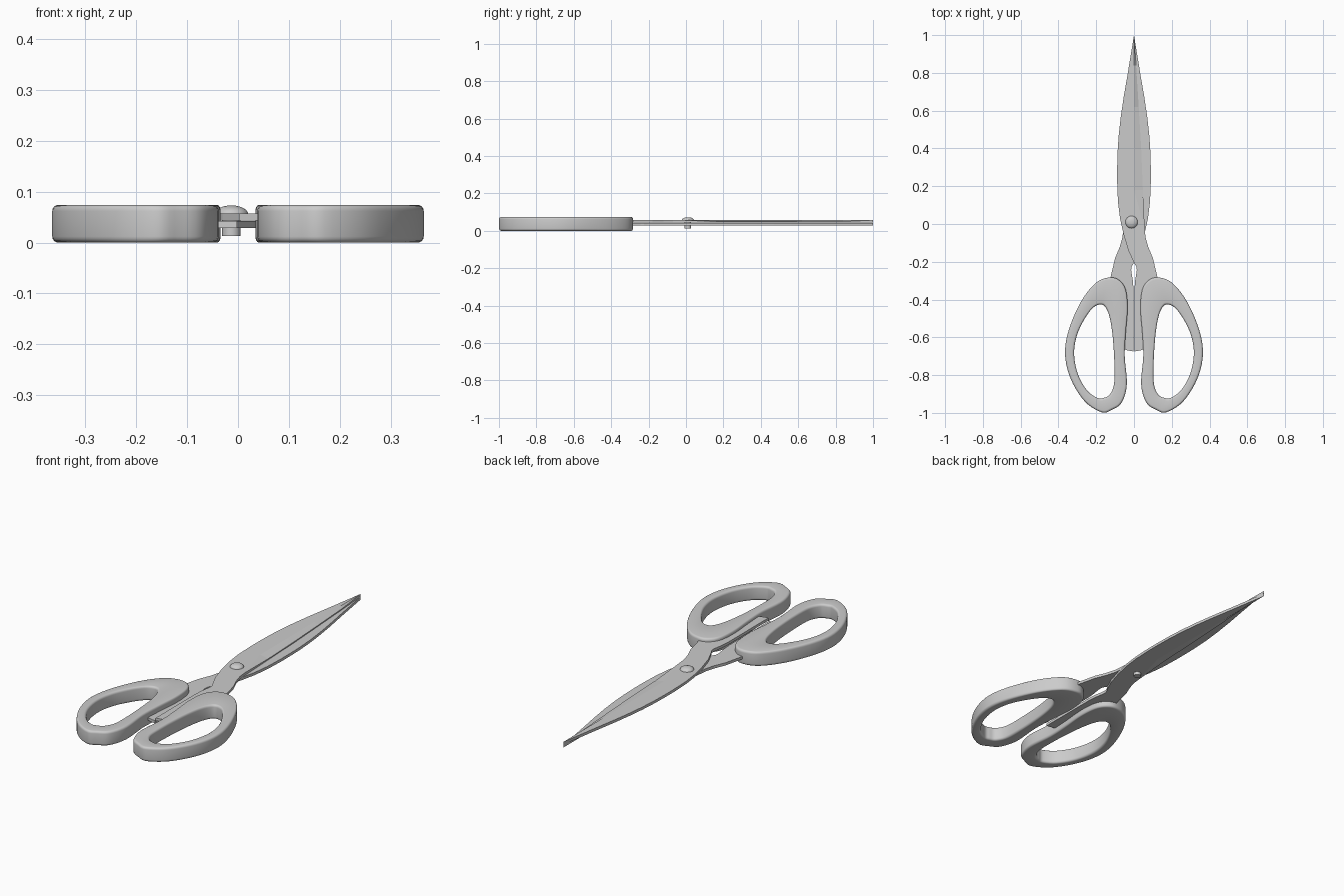
import bpy, bmesh, math

if "Cube" in bpy.data.objects:
    bpy.data.objects.remove(bpy.data.objects["Cube"])

STEEL = bpy.data.materials.new("light_grey")
STEEL.diffuse_color = (0.6, 0.6, 0.6, 1)
STEEL.use_nodes = True
STEEL.node_tree.nodes["Principled BSDF"].inputs["Base Color"].default_value = STEEL.diffuse_color
MID_Z = 0.043  # plane where the two blades touch


def finish(bm, name, angle=None):
    bmesh.ops.recalc_face_normals(bm, faces=bm.faces)
    mesh = bpy.data.meshes.new(name)
    bm.to_mesh(mesh)
    bm.free()
    mesh.materials.append(STEEL)
    ob = bpy.data.objects.new(name, mesh)
    bpy.context.collection.objects.link(ob)
    if angle:
        bpy.ops.object.select_all(action='DESELECT')
        bpy.context.view_layer.objects.active = ob
        ob.select_set(True)
        bpy.ops.object.shade_smooth_by_angle(angle=math.radians(angle))
    return ob


def smooth_loop(pts, steps=5):
    """Closed Catmull-Rom curve through the points."""
    out, n = [], len(pts)
    for i in range(n):
        a, b, c, d = (pts[(i + k) % n] for k in (-1, 0, 1, 2))
        for s in range(steps):
            t = s / steps
            out.append(tuple(0.5 * (2 * q + (r - p) * t + (2 * p - 5 * q + 4 * r - w) * t * t
                                    + (3 * q - p - 3 * r + w) * t ** 3)
                             for p, q, r, w in zip(a, b, c, d)))
    return out


def skin_rings(bm, rings, closed):
    n = len(rings[0])
    for k in range(len(rings) if closed else len(rings) - 1):
        a, b = rings[k], rings[(k + 1) % len(rings)]
        for i in range(n):
            j = (i + 1) % n
            bm.faces.new((a[i], a[j], b[j], b[i]))


# Finger loops: rounded band between an outer and an inner outline
OUTER = [(0.125, -0.283), (0.075, -0.30), (0.043, -0.35), (0.034, -0.45), (0.044, -0.58),
         (0.049, -0.70), (0.038, -0.85), (0.065, -0.945), (0.115, -0.982), (0.17, -0.997),
         (0.26, -0.94), (0.335, -0.82), (0.365, -0.69), (0.345, -0.56), (0.28, -0.41), (0.2, -0.31)]
INNER = [(0.172, -0.426), (0.148, -0.445), (0.130, -0.49), (0.117, -0.56), (0.109, -0.64),
         (0.104, -0.74), (0.106, -0.85), (0.13, -0.905), (0.16, -0.92), (0.19, -0.922),
         (0.245, -0.885), (0.295, -0.80), (0.317, -0.69), (0.302, -0.59), (0.26, -0.50), (0.213, -0.44)]


def handle(name, side):
    bm = bmesh.new()
    outer, inner = smooth_loop(OUTER), smooth_loop(INNER)
    lo, hi, r = 0.0, 0.074, 0.012
    corner = [(r * (1 - math.cos(a)), r * (1 - math.sin(a)))
              for a in (math.radians(k * 22.5) for k in range(5))]
    half = [(d, lo + e) for d, e in reversed(corner)] + [(d, hi - e) for d, e in corner]
    section = [(0, d, z) for d, z in half] + [(1, d, z) for d, z in reversed(half)]
    rings = []
    for from_inner, d, z in section:
        ring = []
        for o, i in zip(outer, inner):
            a, b = (i, o) if from_inner else (o, i)
            length = math.dist(a, b)
            x, y = (p + (q - p) * d / length for p, q in zip(a, b))
            ring.append(bm.verts.new((side * x, y, z)))
        rings.append(ring)
    skin_rings(bm, rings, True)
    return finish(bm, name, 40)


# Blade with tang: back edge, tang outline, then the ground cutting edge
BACK = [(0, 1), (-0.018, 0.89), (-0.036, 0.78), (-0.055, 0.67), (-0.071, 0.56), (-0.081, 0.47),
        (-0.087, 0.38), (-0.089, 0.30), (-0.089, 0.22), (-0.085, 0.12), (-0.074, 0.03),
        (-0.055, -0.055), (-0.03, -0.14), (0.001, -0.207)]
TANG = [(0.012, -0.225), (0.015, -0.243), (0.012, -0.265), (0.006, -0.30), (0.002, -0.35),
        (0.002, -0.675), (0.04, -0.668), (0.08, -0.65), (0.085, -0.42), (0.125, -0.35),
        (0.125, -0.285), (0.10, -0.18), (0.075, -0.12), (0.061, -0.07), (0.057, -0.03)]
CUT = [(0.047, 0.18), (0.038, 0.40), (0.025, 0.62), (0.011, 0.84)]


def blade(name, side):
    bm = bmesh.new()

    def vert(p, h):
        return bm.verts.new((side * p[0], p[1], MID_Z + side * h))

    flat, top, ground = 0.0005, 0.0145, 0.006
    outline = BACK + TANG + CUT
    low = [vert(p, flat) for p in outline]
    body = [vert(p, top) for p in BACK + TANG]
    edge = [vert(p, ground) for p in CUT]
    ridge = [vert((0, p[1]), top) for p in CUT]
    high = body + edge
    n = len(outline)
    bm.faces.new(low)
    bm.faces.new(body + ridge)
    for i in range(n):
        j = (i + 1) % n
        bm.faces.new((low[i], low[j], high[j], high[i]))
    # bevel running from the ridge to the cutting edge
    bm.faces.new((body[-1], edge[0], ridge[0]))
    for i in range(len(CUT) - 1):
        bm.faces.new((ridge[i], edge[i], edge[i + 1], ridge[i + 1]))
    bm.faces.new((ridge[-1], edge[-1], body[0]))
    bmesh.ops.triangulate(bm, faces=[f for f in bm.faces if len(f.verts) > 4])
    return finish(bm, name)


for label, side in (("right", 1), ("left", -1)):
    handle(label + "_handle", side)
    blade(("upper" if side > 0 else "lower") + "_blade", side)

# Pivot screw: shaft with a domed head
bm = bmesh.new()
profile = [(0.018, 0.013), (0.018, 0.05), (0.033, 0.05), (0.033, 0.056)]
profile += [(0.033 * math.cos(a), 0.056 + 0.017 * math.sin(a))
            for a in (math.radians(k * 15) for k in range(1, 6))]
rings = [[bm.verts.new((-0.013 + r * math.cos(k * math.tau / 32),
                        0.01 + r * math.sin(k * math.tau / 32), z)) for k in range(32)]
         for r, z in profile]
skin_rings(bm, rings, False)
bm.faces.new(rings[0])
bm.faces.new(rings[-1])
finish(bm, "pivot_screw", 40)
